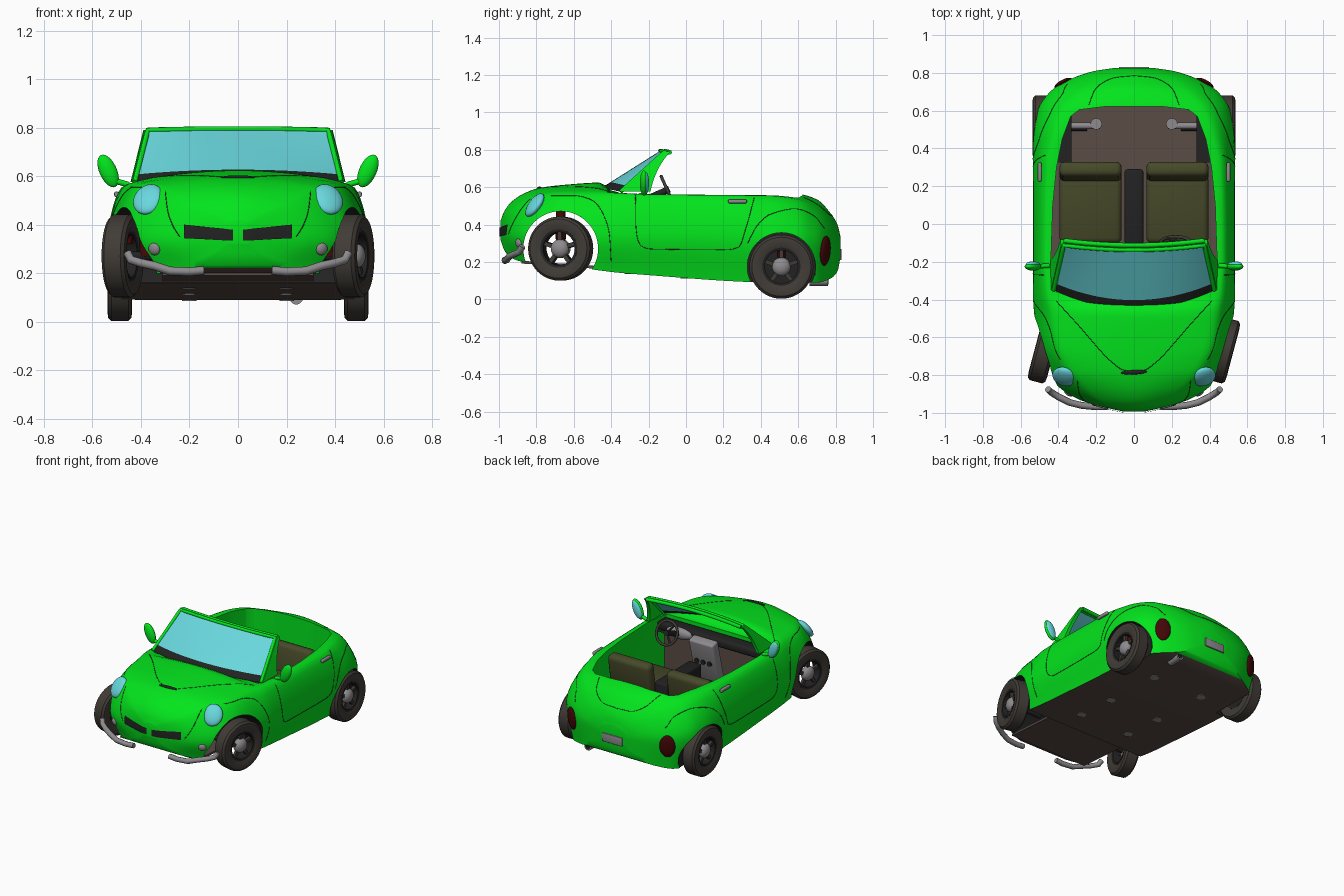
import bpy, bmesh, math
from mathutils import Matrix, Vector
from mathutils.bvhtree import BVHTree

if "Cube" in bpy.data.objects:
    bpy.data.objects.remove(bpy.data.objects["Cube"])

def material(name, r, g, b):
    m = bpy.data.materials.new(name)
    m.diffuse_color = (r, g, b, 1)
    m.use_nodes = True
    m.node_tree.nodes["Principled BSDF"].inputs["Base Color"].default_value = m.diffuse_color
    return m

GREEN = material("green paint", .001, .78, .012)
GLASS = material("pale blue glass", .14, .68, .72)
TIRE = material("tire rubber", .052, .044, .037)
BLACK = material("black trim", .017, .016, .016)
GREY = material("grey metal", .27, .26, .27)
OLIVE = material("olive seat", .062, .068, .022)
RED = material("dark red", .06, .002, .002)
FLOOR = material("brown floor", .1, .072, .06)

def add(name, bm, mat, angle=35):
    bmesh.ops.recalc_face_normals(bm, faces=bm.faces)
    me = bpy.data.meshes.new(name)
    bm.to_mesh(me)
    bm.free()
    ob = bpy.data.objects.new(name, me)
    bpy.context.collection.objects.link(ob)
    me.materials.append(mat)
    me.shade_smooth()
    me.set_sharp_from_angle(angle=math.radians(angle))
    return ob

def xf(loc, rot=(0, 0, 0), scale=(1, 1, 1)):
    r = Matrix.Rotation(rot[2], 4, 'Z') @ Matrix.Rotation(rot[1], 4, 'Y') @ Matrix.Rotation(rot[0], 4, 'X')
    return Matrix.Translation(loc) @ r @ Matrix.Diagonal((*scale, 1))

def box(name, loc, size, mat, rot=(0, 0, 0), bevel=0):
    bm = bmesh.new()
    bmesh.ops.create_cube(bm, size=1, matrix=Matrix.Diagonal((*size, 1)))
    if bevel:
        bmesh.ops.bevel(bm, geom=bm.edges[:], offset=bevel, segments=3, profile=.5, affect='EDGES')
    bm.transform(xf(loc, rot))
    return add(name, bm, mat)

def ball(name, mtx, mat):
    bm = bmesh.new()
    bmesh.ops.create_uvsphere(bm, u_segments=24, v_segments=14, radius=1, matrix=mtx)
    return add(name, bm, mat)

def rod(name, a, b, r, mat, seg=24):
    a, b = Vector(a), Vector(b)
    d = b - a
    bm = bmesh.new()
    m = Matrix.Translation((a + b) / 2) @ d.to_track_quat('Z', 'Y').to_matrix().to_4x4()
    bmesh.ops.create_cone(bm, cap_ends=True, segments=seg, radius1=r, radius2=r, depth=d.length, matrix=m)
    return add(name, bm, mat)

def tube(name, pts, r, mat, cyclic=False):
    cu = bpy.data.curves.new(name, 'CURVE')
    cu.dimensions, cu.bevel_depth, cu.bevel_resolution, cu.use_fill_caps = '3D', r, 2, True
    sp = cu.splines.new('POLY')
    sp.points.add(len(pts) - 1)
    for p, q in zip(sp.points, pts):
        p.co = (*q, 1)
    sp.use_cyclic_u = cyclic
    tmp = bpy.data.objects.new(name, cu)
    bpy.context.collection.objects.link(tmp)
    bm = bmesh.new()
    bm.from_mesh(tmp.evaluated_get(bpy.context.evaluated_depsgraph_get()).to_mesh())
    bpy.data.objects.remove(tmp)
    return add(name, bm, mat, 60)

def lathe(name, prof, mtx, mat, seg=48):
    bm = bmesh.new()
    rings = [[bm.verts.new((x, r * math.cos(2 * math.pi * i / seg), r * math.sin(2 * math.pi * i / seg)))
              for r, x in prof] for i in range(seg)]
    n = len(prof)
    for i in range(seg):
        for j in range(n):
            a, b = rings[i], rings[(i + 1) % seg]
            bm.faces.new((a[j], a[(j + 1) % n], b[(j + 1) % n], b[j]))
    bm.transform(mtx)
    return add(name, bm, mat)

def spline(k, v, t):
    """Monotone cubic through values v at knots k."""
    n = len(k)
    d = [(v[i + 1] - v[i]) / (k[i + 1] - k[i]) for i in range(n - 1)]
    def m(i):
        if i in (0, n - 1):
            return d[0 if i == 0 else -1]
        a, b = d[i - 1], d[i]
        return 2 * a * b / (a + b) if a * b > 0 else 0
    i = max(0, min(n - 2, sum(t >= q for q in k) - 1))
    h = k[i + 1] - k[i]
    s = (t - k[i]) / h
    return (v[i] * (1 + 2 * s) * (1 - s) ** 2 + h * m(i) * s * (1 - s) ** 2
            + v[i + 1] * s * s * (3 - 2 * s) + h * m(i + 1) * s * s * (s - 1))

# body stations: y, sill half width, sill z, max half width, its z, shoulder half width, its z, centre z
ST = [(-.992, .04, .32, .06, .36, .04, .41, .42), (-.97, .11, .26, .16, .35, .11, .45, .475),
      (-.93, .2, .22, .29, .34, .19, .485, .525), (-.86, .33, .2, .402, .34, .265, .53, .57),
      (-.78, .42, .2, .463, .36, .33, .56, .597), (-.65, .46, .18, .507, .36, .395, .573, .613),
      (-.46, .48, .155, .53, .34, .435, .573, .625), (-.38, .48, .145, .535, .34, .45, .57, .575),
      (-.2, .48, .13, .535, .34, .465, .562, .568), (.3, .48, .095, .535, .33, .455, .557, .563),
      (.45, .48, .09, .535, .32, .42, .555, .563), (.6, .46, .09, .51, .32, .37, .535, .563),
      (.7, .4, .09, .445, .31, .29, .49, .535), (.77, .28, .11, .33, .3, .21, .425, .465),
      (.81, .17, .15, .21, .29, .12, .37, .40), (.825, .08, .22, .11, .28, .06, .33, .34)]
cols = list(zip(*ST))
bm = bmesh.new()
rings = []
N, S = 80, 24
for i in range(N + 1):
    y = -.0835 - .9085 * math.cos(math.pi * i / N)
    wb, zb, w, zm, ws, zs, zt = [spline(cols[0], c, y) for c in cols[1:]]
    K = (0, .24, .5, 1, 1.5)
    half = [(spline(K, (wb, w, ws, 0, -ws), t / S), spline(K, (zb, zm, zs, zt, zs), t / S)) for t in range(S + 1)]
    loop = half + [(-x, z) for x, z in half[-2::-1]]
    rings.append([bm.verts.new((x, y, z)) for x, z in loop])
for a, b in zip(rings, rings[1:]):
    for j in range(len(a)):
        k = (j + 1) % len(a)
        bm.faces.new((a[j], a[k], b[k], b[j]))
bm.faces.new(rings[0])
bm.faces.new(rings[-1])
bmesh.ops.recalc_face_normals(bm, faces=bm.faces)
bvh = BVHTree.FromBMesh(bm)
body = add("body", bm, GREEN)

# cut cockpit and wheel wells
FW, RW, FR, RR = (-.67, .272), (.51, .175), .2, .182
plan = [(.41, -.36), (.44, -.2), (.43, .1), (.41, .3), (.38, .45), (.335, .57), (.29, .605), (.15, .622)]
bm = bmesh.new()
f = bm.faces.new([bm.verts.new((x, y, .17)) for x, y in plan + [(-x, y) for x, y in plan[::-1]]])
top = bmesh.ops.extrude_face_region(bm, geom=[f])['geom']
bmesh.ops.translate(bm, vec=(0, 0, .8), verts=[v for v in top if isinstance(v, bmesh.types.BMVert)])
cutters = [add("cockpit_cutter", bm, GREEN),
           rod("front_well_cutter", (-.7, *FW), (.7, *FW), FR, GREEN, 64)]
cutters += [rod("rear_well_cutter", (s * .415, *RW), (s * .7, *RW), RR, GREEN, 64) for s in (-1, 1)]
bpy.context.view_layer.objects.active = body
for c in cutters:
    c.hide_render = True
    mod = body.modifiers.new("cut", 'BOOLEAN')
    mod.object, mod.operation, mod.solver = c, 'DIFFERENCE', 'EXACT'
    bpy.ops.object.modifier_apply(modifier=mod.name)
    bpy.data.objects.remove(c)
me = body.data
me.materials.clear()
for m in (GREEN, BLACK, FLOOR):
    me.materials.append(m)
for p in me.polygons:
    x, y, z = p.center
    well = math.hypot(y - FW[0], z - FW[1]) < FR + .001 or math.hypot(y - RW[0], z - RW[1]) < RR + .001
    p.material_index = 2 if abs(p.normal.z) > .9 and z < .25 else 1 if well else 0
me.shade_smooth()
me.set_sharp_from_angle(angle=math.radians(35))

# helpers that place things on the body surface
def hit(axis, a, b, s=1):
    o, d = {'front': ((a, -3, b), (0, 1, 0)), 'back': ((a, 3, b), (0, -1, 0)),
            'side': ((s * 3, a, b), (-s, 0, 0)), 'top': ((a, b, 3), (0, 0, -1))}[axis]
    return bvh.ray_cast(Vector(o), Vector(d))[:2]

def seam(name, axis, pts, s=1, r=.0018):
    out = []
    ks = list(range(len(pts)))
    for i in range(8 * (len(pts) - 1) + 1):
        p, n = hit(axis, *[spline(ks, c, i / 8) for c in zip(*pts)], s)
        if p:
            out.append(p)
    tube(name, out, r, BLACK)

def lens(name, axis, a, b, size, mat, s=1, tilt=1):
    p, n = hit(axis, a, b, s)
    n = Vector((n.x * tilt, n.y, n.z)).normalized()
    m = Matrix.Translation(p) @ n.to_track_quat('Z', 'Y').to_matrix().to_4x4() @ Matrix.Diagonal((*size, 1))
    return ball(name, m, mat)

for s in (-1, 1):
    # panel seams
    seam("door_seam", 'side', [(-.27, .555), (-.268, .4), (-.25, .3), (-.19, .27), (.2, .265), (.28, .28), (.32, .38), (.365, .545)], s)
    seam("front_fender_seam", 'side', [(-.72, .555), (-.6, .555), (-.5, .53), (-.44, .45), (-.41, .35), (-.4, .2)], s)
    seam("rear_fender_seam", 'side', [(.33, .3), (.37, .38), (.45, .455), (.58, .485), (.68, .45), (.74, .38)], s)
    seam("hood_seam", 'top', [(s * .41, -.41), (s * .3, -.53), (s * .13, -.72), (s * .06, -.772), (0, -.785)])
    seam("nose_seam", 'front', [(s * .3, .54), (s * .29, .46), (s * .27, .4), (s * .24, .35)])
    seam("rear_deck_seam", 'top', [(s * .24, .63), (s * .2, .72), (s * .1, .775), (0, .785)])
    # lights, handles, bumpers
    lens("headlight", 'front', s * .37, .505, (.064, .074, .028), GLASS, tilt=.4)
    lens("fog_light", 'front', s * .345, .3, (.026, .026, .015), GREY)
    lens("tail_light", 'back', s * .375, .26, (.052, .08, .018), RED)
    p, n = hit('side', .275, .52, s)
    box("door_handle", p + n * .01, (.02, .1, .022), GREY, bevel=.006)
    tube("front_bumper", [(s * x, y, z) for x, y, z in ((.14, -.968, .212), (.2, -.968, .207), (.28, -.96, .21),
         (.34, -.945, .23), (.4, -.915, .243), (.44, -.89, .255), (.455, -.875, .285))], .018, GREY)
    # grille half, draped on the nose
    bm = bmesh.new()
    rows = []
    for j in range(4):
        row = []
        for i in range(11):
            x = .02 + .2 * i / 10
            p, n = hit('front', s * x, .335 + .045 * j / 3 + .05 * (x - .02) * (1 + j / 3))
            row.append(bm.verts.new(p + n * .006))
        rows.append(row)
    for a, b in zip(rows, rows[1:]):
        for i in range(10):
            bm.faces.new((a[i], a[i + 1], b[i + 1], b[i]))
    add("grille", bm, BLACK)
    # door mirror
    ball("mirror_shell", xf((s * .535, -.225, .622), (0, s * .42, 0), (.036, .022, .072)), GREEN)
    ball("mirror_glass", xf((s * .535, -.213, .622), (0, s * .42, 0), (.03, .015, .062)), GLASS)
    rod("mirror_arm", (s * .45, -.22, .565), (s * .52, -.225, .585), .012, GREEN)
    # seats and cockpit sides
    box("seat_cushion", (s * .23, .08, .3), (.33, .36, .12), OLIVE, (.08, 0, 0), .03)
    box("seat_back", (s * .23, .275, .42), (.33, .08, .26), OLIVE, (-.15, 0, 0), .03)
    box("inner_wheel_arch", (s * .365, .45, .27), (.07, .25, .21), BLACK)
    rod("rear_bracket", (s * .18, .52, .27), (s * .33, .52, .27), .018, GREY)
    rod("rear_bracket_post", (s * .2, .53, .17), (s * .2, .53, .29), .03, GREY)
    # grey plugs under the floor
    for y, z in ((-.3, .138), (0, .115), (.45, .089)):
        rod("floor_plug", (s * .2, y, z + .01), (s * .2, y, z - .003), .03, GREY)
    # wheels: tire, rim, spokes, hub, strut
    for (y, z), cx, ang, end in ((FW, .475, -.26, "front"), (RW, .487, 0, "rear")):
        M = xf((s * cx, y, z), (0, 0, ang))
        lathe(end + "_tire", [(.1, -.04), (.13, -.051), (.158, -.048), (.171, -.035), (.171, .035),
                              (.158, .048), (.13, .051), (.1, .04)], M, TIRE)
        lathe(end + "_rim", [(.102, -.042), (.102, .042), (.088, .038), (.088, -.038)], M, BLACK)
        bm = bmesh.new()
        for i in range(5):
            bmesh.ops.create_cube(bm, size=1, matrix=Matrix.Rotation(i * math.tau / 5, 4, 'X')
                                  @ xf((s * .015, 0, .06), (0, 0, 0), (.02, .022, .075)))
        bm.transform(M)
        add(end + "_spokes", bm, TIRE)
        ball(end + "_hub", M @ xf((s * .015, 0, 0), (0, 0, 0), (.035, .05, .05)), GREY)
        if end == "rear":
            rod("rear_brake_disc", M @ Vector((-s * .035, 0, 0)), M @ Vector((-s * .025, 0, 0)), .09, BLACK)
        rod(end + "_axle", (s * .25, y, z), (s * cx, y, z), .018, BLACK)
        rod(end + "_brake_caliper", M @ Vector((-s * .02, 0, .05)), M @ Vector((-s * .02, 0, .085)), .022, RED)
    rod("front_strut", (s * .38, FW[0], .27), (s * .38, FW[0], .48), .025, RED)

lens("hood_vent", 'top', 0, -.785, (.07, .012, .008), BLACK)
box("front_underbody", (0, -.67, .185), (.62, .42, .015), FLOOR, (-.07, 0, 0))

# windshield, frame, header and pillars
def shield(u, v):
    x = u * (.425 + (.372 - .425) * v)
    y = -.45 + .1 * u * u + v * (.312 - .075 * u * u)
    z = .598 - .022 * u * u + v * (.197 + .017 * u * u)
    return Vector((x, y, z))

bm = bmesh.new()
grid = [[bm.verts.new(shield(i / 10 - 1, j / 20)) for i in range(21)] for j in range(21)]
for j in range(20):
    for i in range(20):
        fc = bm.faces.new((grid[j][i], grid[j][i + 1], grid[j + 1][i + 1], grid[j + 1][i]))
        fc.material_index = int(j <= 2)
glass = add("windshield", bm, GLASS)
glass.data.materials.append(BLACK)
frame = [shield(-1, j / 10) for j in range(11)] + [shield(i / 10 - 1, 1) for i in range(1, 20)] \
    + [shield(1, 1 - j / 10) for j in range(11)]
tube("windshield_frame", frame, .011, GREEN)
tube("windshield_header", [shield(i / 10 - 1, 1) + Vector((0, .025, -.003)) for i in range(21)], .013, GREEN)
for s in (-1, 1):
    bm = bmesh.new()
    rows = []
    for j in range(9):
        e = shield(s, j / 8)
        back = .13 * (1 - j / 8) ** 1.5 + .03
        rows.append([bm.verts.new(e + Vector((s * dx, dy, 0))) for dx, dy in
                     ((.014, 0), (.018, back), (-.006, back), (-.006, 0))])
    for a, b in zip(rows, rows[1:]):
        for k in range(4):
            bm.faces.new((a[k], a[(k + 1) % 4], b[(k + 1) % 4], b[k]))
    bm.faces.new(rows[0])
    bm.faces.new(rows[-1])
    add("windshield_pillar", bm, GREEN)

# dashboard, console and steering wheel
box("firewall", (0, -.352, .35), (.82, .012, .36), FLOOR)
box("dashboard", (0, -.3, .53), (.82, .1, .06), BLACK, bevel=.02)
box("dashboard_panel", (0, -.23, .41), (.19, .07, .3), GREY, (-.25, 0, 0), .012)
for i in range(3):
    rod("heater_knob", (.05 * (i - 1), -.2, .4), (.05 * (i - 1), -.185, .4), .016, BLACK)
ball("gauge_pod", xf((.22, -.24, .53), (0, 0, 0), (.1, .03, .04)), GREY)
box("centre_console", (0, .09, .3), (.1, .4, .27), BLACK, bevel=.015)
W = xf((.22, -.1, .585), (-1.15, 0, 0))
ring = [W @ Vector((.08 * math.cos(a * math.tau / 32), .08 * math.sin(a * math.tau / 32), 0)) for a in range(32)]
tube("steering_wheel", ring, .009, TIRE, True)
for i in (0, 11, 21):
    rod("steering_spoke", ring[i], W @ Vector((0, 0, 0)), .007, TIRE, 10)
rod("steering_column", W @ Vector((0, 0, .012)), (.22, -.27, .51), .018, BLACK)

# rear plate and exhaust
box("rear_plate", (0, .826, .24), (.16, .012, .06), GREY, bevel=.004)
rod("exhaust_pipe", (.24, .66, .1), (.24, .76, .1), .028, GREY)
rod("exhaust_bore", (.24, .75, .1), (.24, .762, .1), .019, BLACK)
